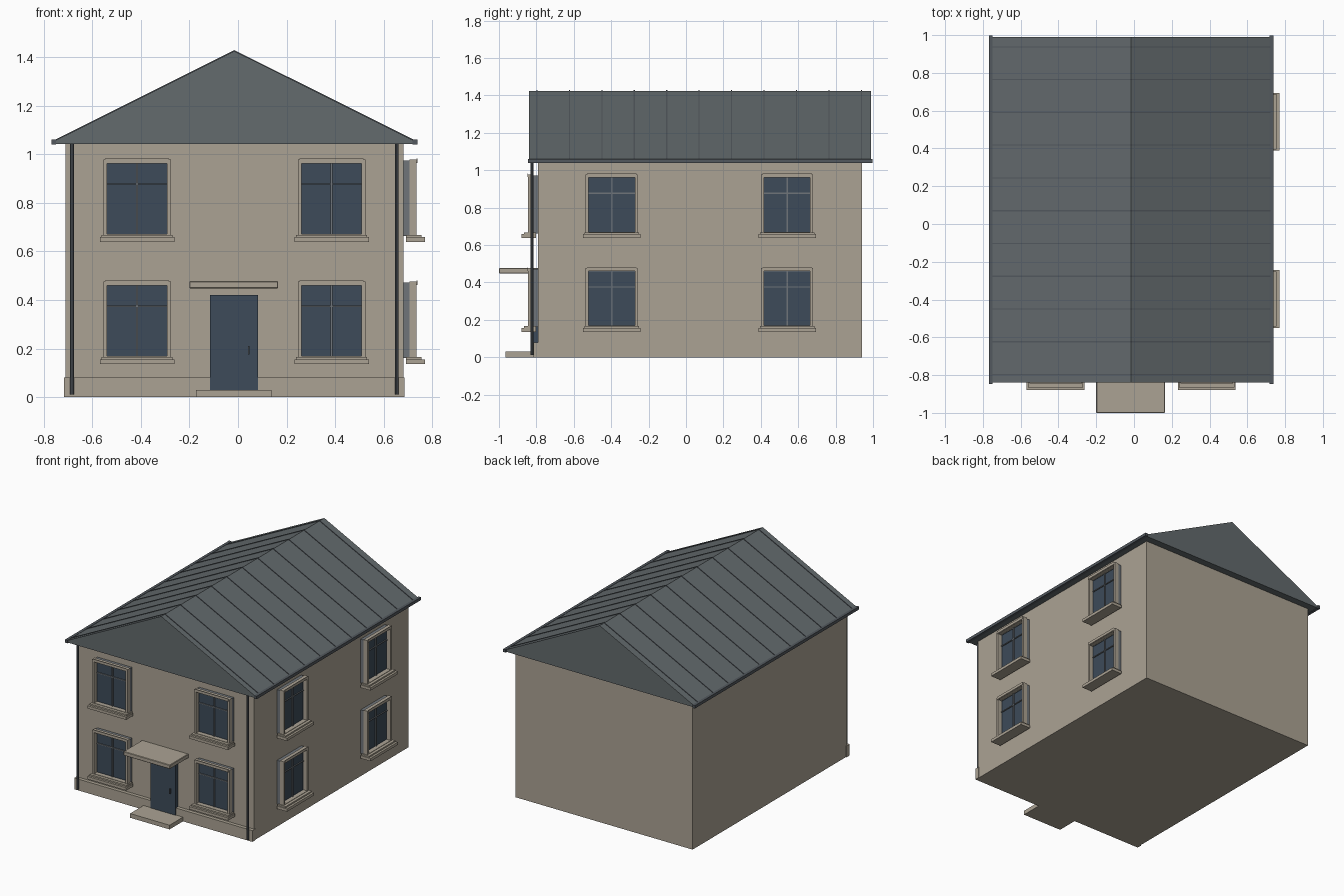
import bpy, bmesh, math
from mathutils import Matrix, Vector

if "Cube" in bpy.data.objects:
    bpy.data.objects.remove(bpy.data.objects["Cube"])


def material(name, rgb):
    m = bpy.data.materials.new(name)
    m.diffuse_color = (*rgb, 1)
    m.use_nodes = True
    m.node_tree.nodes["Principled BSDF"].inputs["Base Color"].default_value = m.diffuse_color
    return m


STONE = material("warm stone", (0.41, 0.365, 0.295))
SLATE = material("slate roof", (0.125, 0.145, 0.153))
DARK = material("dark metal", (0.085, 0.098, 0.112))
GREY = material("grey reveal", (0.16, 0.178, 0.195))
GLASS = material("blue glass", (0.047, 0.070, 0.100))

CX = -0.015               # house axis
FRONT, BACK = -0.79, 0.94
RIGHT = 0.68


def add_box(bm, lo, hi, bevel=0.0):
    lo, hi = Vector(lo), Vector(hi)
    size = hi - lo
    mat = Matrix.Translation((lo + hi) / 2) @ Matrix.Diagonal((*size, 1))
    geo = bmesh.ops.create_cube(bm, size=1, matrix=mat)
    if bevel:
        edges = list({e for v in geo["verts"] for e in v.link_edges})
        bmesh.ops.bevel(bm, geom=edges, offset=bevel, segments=1, affect='EDGES')


def finish(name, bm, mat):
    bmesh.ops.recalc_face_normals(bm, faces=bm.faces)
    me = bpy.data.meshes.new(name)
    bm.to_mesh(me)
    bm.free()
    me.materials.append(mat)
    ob = bpy.data.objects.new(name, me)
    bpy.context.collection.objects.link(ob)
    return ob


def boxes(name, mat, items, bevel=0.0):
    bm = bmesh.new()
    for lo, hi in items:
        add_box(bm, lo, hi, bevel)
    return finish(name, bm, mat)


# Walls, plinth, step and canopy
boxes("walls", STONE, [((-0.71, FRONT, 0), (RIGHT, BACK, 1.042))])
boxes("plinth", STONE, [((-0.716, -0.815, 0), (0.684, -0.78, 0.08))])
boxes("door_step", STONE, [((-0.172, -0.965, 0), (0.138, FRONT, 0.03))])
boxes("door_canopy", STONE, [((-0.2, -1.0, 0.448), (0.165, FRONT, 0.477))], 0.003)

# Door with handle
boxes("door", GLASS, [((-0.115, -0.82, 0.03), (0.083, FRONT, 0.42))])
boxes("door_handle", DARK, [((0.041, -0.832, 0.175), (0.047, -0.82, 0.21))])


# Windows: u runs along the wall, d outward from it, z is up
def window(name, side, centre, z):
    def place(u0, u1, d0, d1, z0, z1):
        if side:
            return (RIGHT + d0, centre + u0, z + z0), (RIGHT + d1, centre + u1, z + z1)
        return (centre + u0, FRONT - d1, z + z0), (centre + u1, FRONT - d0, z + z1)

    def part(suffix, mat, rows):
        boxes(name + suffix, mat, [place(*r) for r in rows])

    def ring(w, t, d0, d1, z0, z1):
        return [(-w, -w + t, d0, d1, z0, z1), (w - t, w, d0, d1, z0, z1),
                (-w + t, w - t, d0, d1, z1 - t, z1),
                (-w + t, w - t, d0, d1, z0, z0 + 0.008)]

    part("_reveal", GREY, ring(0.136, 0.012, 0, 0.026, 0.025, 0.335))
    part("_surround", STONE, ring(0.139, 0.016, 0.026, 0.055, 0.025, 0.34)
         + [(-0.132, 0.132, 0.055, 0.058, 0.326, 0.345)])
    part("_sill", STONE, [(-0.153, 0.153, 0.012, 0.09, 0, 0.02),
                          (-0.146, 0.146, 0.012, 0.075, 0.02, 0.03)])
    part("_glass", GLASS, [(-0.124, 0.124, 0, 0.022, 0.03, 0.324)])
    part("_bars", GREY, [(-0.004, 0.004, 0.022, 0.03, 0.033, 0.324),
                         (-0.123, 0.123, 0.022, 0.029, 0.236, 0.242)])


for floor, z in (("lower", 0.136), ("upper", 0.638)):
    for i, c in enumerate((CX - 0.4, CX + 0.4)):
        window(f"{floor}_front_window_{i + 1}", False, c, z)
    for i, c in enumerate((-0.397, 0.541)):
        window(f"{floor}_side_window_{i + 1}", True, c, z)

# Gabled roof block
HALF, EAVE, RIDGE = 0.745, 1.052, 1.424
RY0, RY1 = -0.84, 0.99
profile = [(-HALF, 1.042), (HALF, 1.042), (HALF, EAVE), (0, RIDGE), (-HALF, EAVE)]
bm = bmesh.new()
face = bm.faces.new([bm.verts.new((CX + x, RY0, z)) for x, z in profile])
ext = bmesh.ops.extrude_face_region(bm, geom=[face])
bmesh.ops.translate(bm, vec=(0, RY1 - RY0, 0),
                    verts=[g for g in ext["geom"] if isinstance(g, bmesh.types.BMVert)])
finish("roof", bm, SLATE)

# Standing seams on both slopes
bm = bmesh.new()
for s in (-1, 1):
    for i in range(11):
        y = -0.797 + 0.1735 * i
        ring = []
        for yy in (y - 0.003, y + 0.003):
            ring.append([bm.verts.new((CX + s * x, yy, z)) for x, z in
                         ((HALF, EAVE), (0, RIDGE), (0, RIDGE + 0.004), (HALF, EAVE + 0.004))])
        a, b = ring
        bm.faces.new(a)
        bm.faces.new(b[::-1])
        for k in range(4):
            n = (k + 1) % 4
            bm.faces.new((a[k], b[k], b[n], a[n]))
finish("roof_seams", bm, DARK)

# Gutters along the eaves and front downpipes
boxes("gutters", DARK, [((CX + s * 0.743 - 0.01, -0.846, 1.039),
                         (CX + s * 0.743 + 0.01, 0.998, 1.06)) for s in (-1, 1)])
bm = bmesh.new()
for s in (-1, 1):
    bmesh.ops.create_cone(bm, cap_ends=True, segments=8, radius1=0.008, radius2=0.008,
                          depth=1.03,
                          matrix=Matrix.Translation((CX + s * 0.668, -0.823, 0.527)))
finish("downpipes", bm, DARK)
